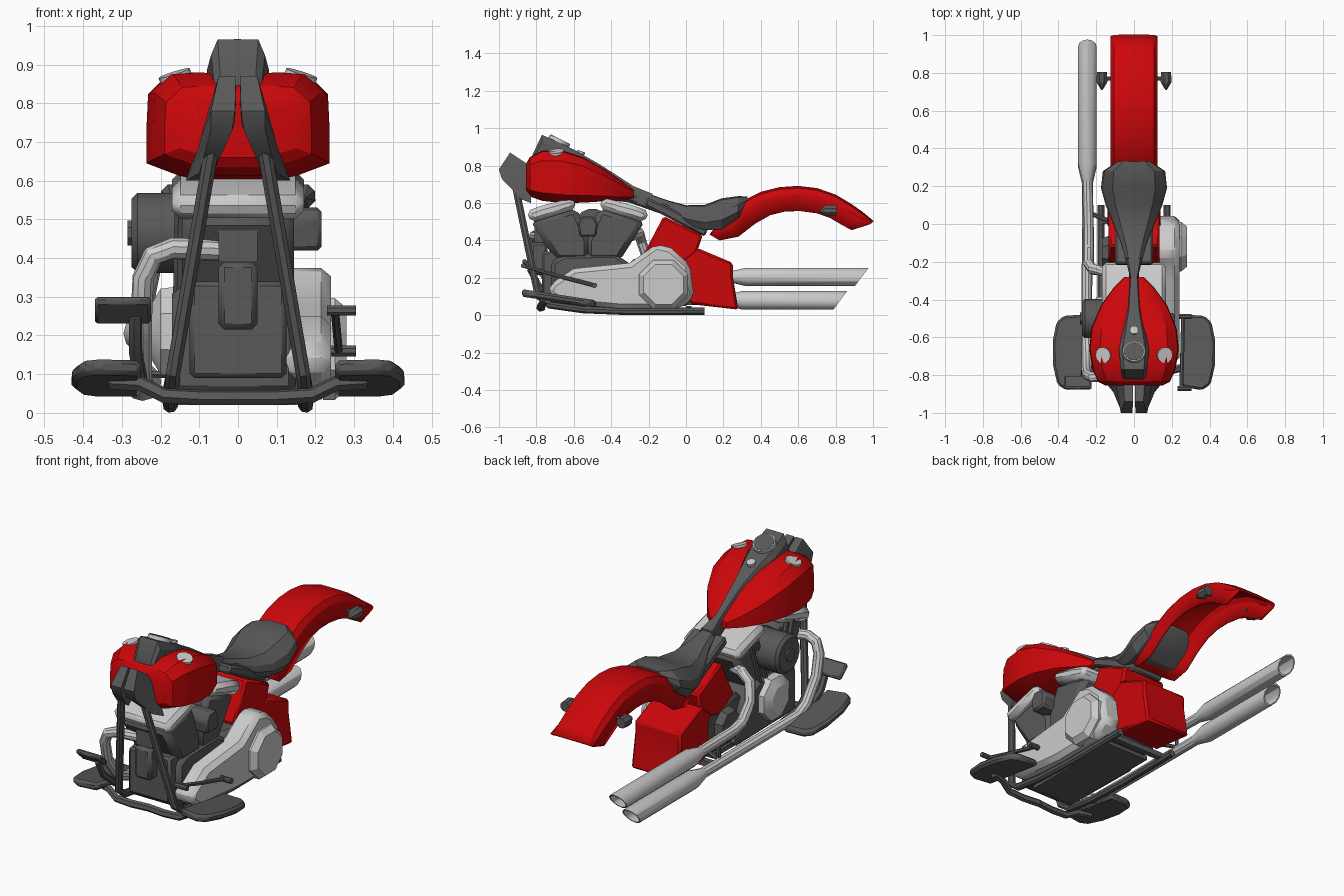
import bpy, bmesh
from math import cos, sin, pi, radians
from mathutils import Vector


def material(name, rgb):
    m = bpy.data.materials.new(name)
    m.diffuse_color = (*rgb, 1)
    return m


RED = material("red_paint", (0.6, 0.002, 0.003))
DARK = material("dark_metal", (0.1, 0.1, 0.1))
LIGHT = material("bright_metal", (0.55, 0.55, 0.55))


def loft(name, rings, mat, bevel=0, mirror=False, closed=True):
    """Skin a list of equal-length rings; closed rings get end caps."""
    bm = bmesh.new()
    vs = [[bm.verts.new(p) for p in r] for r in rings]
    n = len(rings[0])
    for a, b in zip(vs, vs[1:]):
        for i in range(n if closed else n - 1):
            j = (i + 1) % n
            bm.faces.new((a[i], a[j], b[j], b[i]))
    if closed:
        bm.faces.new(vs[0])
        bm.faces.new(vs[-1])
    bmesh.ops.recalc_face_normals(bm, faces=bm.faces)
    me = bpy.data.meshes.new(name)
    bm.to_mesh(me)
    bm.free()
    ob = bpy.data.objects.new(name, me)
    bpy.context.collection.objects.link(ob)
    me.materials.append(mat)
    if mirror:
        ob.modifiers.new("mirror", "MIRROR")
    if bevel:
        mod = ob.modifiers.new("bevel", "BEVEL")
        mod.width, mod.segments = bevel, 1
    return ob


def prism(name, yz, x0, x1, mat, bevel=0, mirror=False):
    return loft(name, [[(x, y, z) for y, z in yz] for x in (x0, x1)], mat, bevel, mirror)


def box(name, x0, x1, y0, y1, z0, z1, mat, bevel=0, mirror=False):
    return prism(name, [(y0, z0), (y1, z0), (y1, z1), (y0, z1)], x0, x1, mat, bevel, mirror)


def tube(name, pts, r, mat, sides=8, mirror=False):
    """Sweep a circle along a path; r is one radius or one per point."""
    pts = [Vector(p) for p in pts]
    rs = r if isinstance(r, (list, tuple)) else [r] * len(pts)
    rings, u = [], None
    for i, p in enumerate(pts):
        t = pts[min(i + 1, len(pts) - 1)] - pts[max(i - 1, 0)]
        t.normalize()
        if u is None:
            u = t.orthogonal()
        u = (u - t * u.dot(t)).normalized()
        v = t.cross(u)
        rings.append([p + (u * cos(a) + v * sin(a)) * rs[i]
                      for a in ((k + .5) * 2 * pi / sides for k in range(sides))])
    return loft(name, rings, mat, mirror=mirror)


def body(name, stations, half, mat):
    """Symmetric body along y: stations are (y, half width, bottom z, top z)."""
    section = half + [(-x, z) for x, z in reversed(half)]
    return loft(name, [[(fx * w, y, zb + fz * (zt - zb)) for fx, fz in section]
                       for y, w, zb, zt in stations], mat)


# fuel tank with caps
body("fuel_tank", [(-.855, .15, .66, .81), (-.835, .19, .635, .845), (-.77, .22, .612, .88),
                   (-.66, .237, .6, .88), (-.55, .225, .602, .845), (-.43, .175, .61, .778),
                   (-.34, .11, .615, .715), (-.28, .05, .625, .67)],
     [(.1, .97), (.45, 1), (.76, .98), (.98, .8), (1, .45), (1, .16), (.5, 0)], RED)
tube("tank_cap", [(.15, -.69, .83), (.165, -.695, .878)], .042, LIGHT, 12, True)

# dash console running back to the seat, with gauge
body("dash_console", [(-.82, .06, .78, .86), (-.77, .07, .8, .965), (-.66, .08, .8, .915),
                      (-.59, .065, .78, .88), (-.45, .035, .7, .8), (-.28, .022, .6, .69),
                      (-.18, .045, .57, .65)],
     [(.75, 1), (1, .75), (1, 0)], DARK)
tube("dash_gauge", [(0, -.69, .905), (0, -.673, .94)], .06, LIGHT, 14)
tube("gauge_face", [(0, -.674, .938), (0, -.672, .942)], .054, DARK, 14)
tube("dash_knob", [(0, -.57, .85), (0, -.56, .878)], .024, LIGHT, 8)

# steering neck plates and frame
loft("neck_plate", [
    [(.005, -.94, .87), (.05, -.94, .87), (.055, -.85, .81), (.005, -.85, .81)],
    [(.008, -1, .78), (.07, -1, .78), (.085, -.83, .75), (.008, -.83, .75)],
    [(.015, -.985, .73), (.07, -.985, .73), (.1, -.83, .7), (.03, -.83, .7)],
    [(.06, -.88, .63), (.1, -.88, .62), (.135, -.83, .6), (.08, -.83, .6)]], DARK, mirror=True)
tube("frame_rail", [(.06, -.92, .73), (.168, -.79, .1), (.175, -.73, .055), (.175, -.55, .03),
                    (.175, -.3, .02), (.175, .1, .022)], .02, DARK, 8, True)
tube("frame_backbone", [(0, -.83, .7), (0, -.3, .63), (0, -.1, .56)], .03, DARK)
box("rear_crossmember", -.17, .17, 0, .03, .02, .05, DARK)
prism("seat_pan", [(-.21, .63), (-.1, .58), (.12, .47), (.1, .42), (-.13, .54), (-.22, .585)],
      -.1, .1, DARK, .01)

# seat
body("seat", [(-.2, .04, .6, .65), (-.1, .07, .55, .615), (0, .11, .485, .588), (.1, .15, .455, .59),
              (.19, .175, .46, .625), (.28, .165, .52, .637), (.33, .09, .59, .635)],
     [(.3, 1), (.65, .95), (.95, .6), (1, .3), (.8, 0)], DARK)

# rear fender: open channel that follows an arc
arc = [(.13, .43, .18, .4), (.2, .52, .28, .42), (.3, .605, .37, .49), (.4, .655, .45, .535),
       (.5, .68, .53, .555), (.6, .687, .61, .557), (.7, .675, .7, .545), (.8, .64, .77, .52),
       (.88, .592, .83, .485), (.94, .55, .885, .455), (1, .5, .98, .485)]
channel = [(1, 0), (1, .7), (.86, .92), (.45, 1)]
channel += [(-x, t) for x, t in reversed(channel)]
fender = loft("rear_fender", [[(.12 * x, yb + (yt - yb) * t, zb + (zt - zb) * t) for x, t in channel]
                              for yt, zt, yb, zb in arc], RED, closed=False)
mod = fender.modifiers.new("thickness", "SOLIDIFY")
mod.thickness, mod.offset = .01, 0

# turn signals
tube("signal_stalk", [(.11, .77, .565), (.17, .77, .565)], .01, DARK, 6, True)
tube("turn_signal", [(.17, .71, .555), (.17, .745, .56), (.17, .755, .56), (.17, .805, .56)],
     [.004, .027, .032, .028], DARK, 8, True)

# red oil tank and lower side box
prism("oil_tank", [(-.23, .32), (-.12, .53), (.09, .43), (.04, .28), (-.1, .25)],
      -.135, .135, RED, .012)
prism("side_box", [(.02, .06), (-.02, .3), (.06, .36), (.25, .28), (.25, .21), (.28, .03)],
      -.14, .14, RED, .012)

# engine cases
prism("crankcase", [(-.72, .05), (-.72, .29), (-.65, .325), (-.38, .33), (-.26, .25), (-.2, .04)],
      -.17, .15, DARK, .02)
box("front_block", -.125, .125, -.77, -.65, .09, .34, DARK, .012)
box("regulator", -.05, .05, -.83, -.74, .215, .39, DARK, .015)
box("regulator_bracket", -.05, .05, -.81, -.7, .39, .475, DARK)
box("gearbox", -.13, .13, -.3, .02, .05, .3, DARK, .02)
box("bottom_plate", -.13, .13, -.66, -.05, .03, .055, DARK)

# two cylinders in a vee, mirrored about the crank at y = -0.525
for side, s in (("front", -1), ("rear", 1)):
    def vee(profile):
        return [(-.525 + s * y, z) for y, z in profile]
    prism(side + "_cylinder", vee([(.31, .51), (.06, .575), (-.01, .4), (-.01, .29), (.17, .29)]),
          -.145, .145, DARK, .03)
    prism(side + "_rocker_cover", vee([(.3, .495), (.33, .555), (.25, .585), (.08, .63), (.06, .57)]),
          -.17, .17, LIGHT, .022)
    for k in (0, .05):
        tube(f"{side}_pushrod_{int(k * 100)}", [(-.155, -.525 + s * (.04 + k), .26),
             (-.15, -.525 + s * (.13 + k), .55)], .014, DARK, 6)

# horn on one side, air cleaner and cam cover on the other
prism("horn_cover", [(-.57, .42), (-.58, .49), (-.555, .53), (-.495, .53), (-.47, .49), (-.48, .42)],
      .0, .216, DARK, .01)
tube("air_cleaner", [(-.08, -.5, .465), (-.26, -.5, .465), (-.275, -.5, .465)],
     [.105, .105, .09], DARK, 16)
tube("air_cleaner_hub", [(-.27, -.5, .465), (-.285, -.5, .465)], .035, DARK, 8)
tube("cam_cover", [(-.16, -.5, .21), (-.2, -.5, .21), (-.225, -.5, .21)], [.125, .12, .075], LIGHT, 8)
tube("gearbox_cover", [(-.12, -.15, .18), (-.17, -.15, .18)], [.1, .08], DARK, 8)

# primary drive cover with clutch dome
prism("primary_cover", [(-.74, .12), (-.72, .17), (-.6, .25), (-.3, .28), (-.16, .38), (-.08, .36),
                        (.02, .27), (.045, .1), (-.03, .035), (-.35, .035), (-.67, .065)],
      .11, .24, LIGHT, .025)
tube("clutch_cover", [(.22, -.12, .165), (.25, -.12, .165), (.28, -.12, .165)],
     [.142, .142, .115], LIGHT, 8)

# exhaust headers and slash-cut mufflers
tube("front_header", [(-.05, -.78, .42), (-.17, -.81, .425), (-.22, -.81, .405), (-.245, -.8, .35),
                      (-.25, -.77, .24), (-.25, -.68, .12), (-.25, -.6, .085), (-.247, .25, .08)],
     .028, LIGHT, 10)
tube("rear_header", [(-.08, -.3, .42), (-.16, -.25, .44), (-.22, -.24, .4), (-.24, -.21, .31),
                     (-.24, -.14, .225), (-.24, -.06, .205), (-.247, .25, .205)], .028, LIGHT, 10)
for name, cz, y0, y1 in (("upper_muffler", .205, .23, .94), ("lower_muffler", .08, .21, .825)):
    def ring(y, r, slant=0):
        return [(-.247 + r * cos(k * pi / 6), y + slant * r * sin(k * pi / 6), cz + r * sin(k * pi / 6))
                for k in range(12)]
    loft(name, [ring(y0, .028), ring(y0 + .09, .049), ring(y1, .049, .75), ring(y1, .042, .75),
                ring(y1 - .3, .042)], LIGHT)
tube("exhaust_bracket", [(-.14, .02, .1), (-.24, .06, .1), (-.24, .06, .2)], .012, DARK, 6)

# floorboards, tilted nose-up, and their cross support
outline = [(.25, -.86), (.36, -.88), (.405, -.85), (.428, -.75), (.43, -.62), (.41, -.52),
           (.37, -.485), (.25, -.48)]
loft("floorboard", [[(x, y, .07 + h - (y + .68) * .15) for x, y in outline] for h in (0, .04)],
     DARK, .012, True)
tube("floorboard_support", [(0, -.77, .04), (.1, -.78, .04), (.19, -.78, .045), (.25, -.76, .075),
                            (.33, -.74, .08)], .02, DARK, 6, True)

# brake pedal and shift lever
prism("brake_pedal", [(-.88, .285), (-.865, .305), (-.8, .245), (-.815, .225)], -.37, -.225, DARK, .008)
tube("brake_arm", [(-.265, -.835, .25), (-.265, -.79, .16), (-.25, -.7, .08)], .018, DARK, 6)
tube("shift_lever", [(.25, -.87, .265), (.255, -.7, .215), (.26, -.49, .16)], .011, DARK, 6)
tube("shift_peg", [(.23, -.87, .265), (.305, -.87, .265)], .014, DARK, 8)
tube("shift_pivot", [(.2, -.49, .16), (.305, -.49, .16)], .015, DARK, 8)

# smooth curved surfaces, keep edges sharp
bpy.ops.object.select_all(action="SELECT")
bpy.context.view_layer.objects.active = fender
bpy.ops.object.shade_smooth_by_angle(angle=radians(30))
